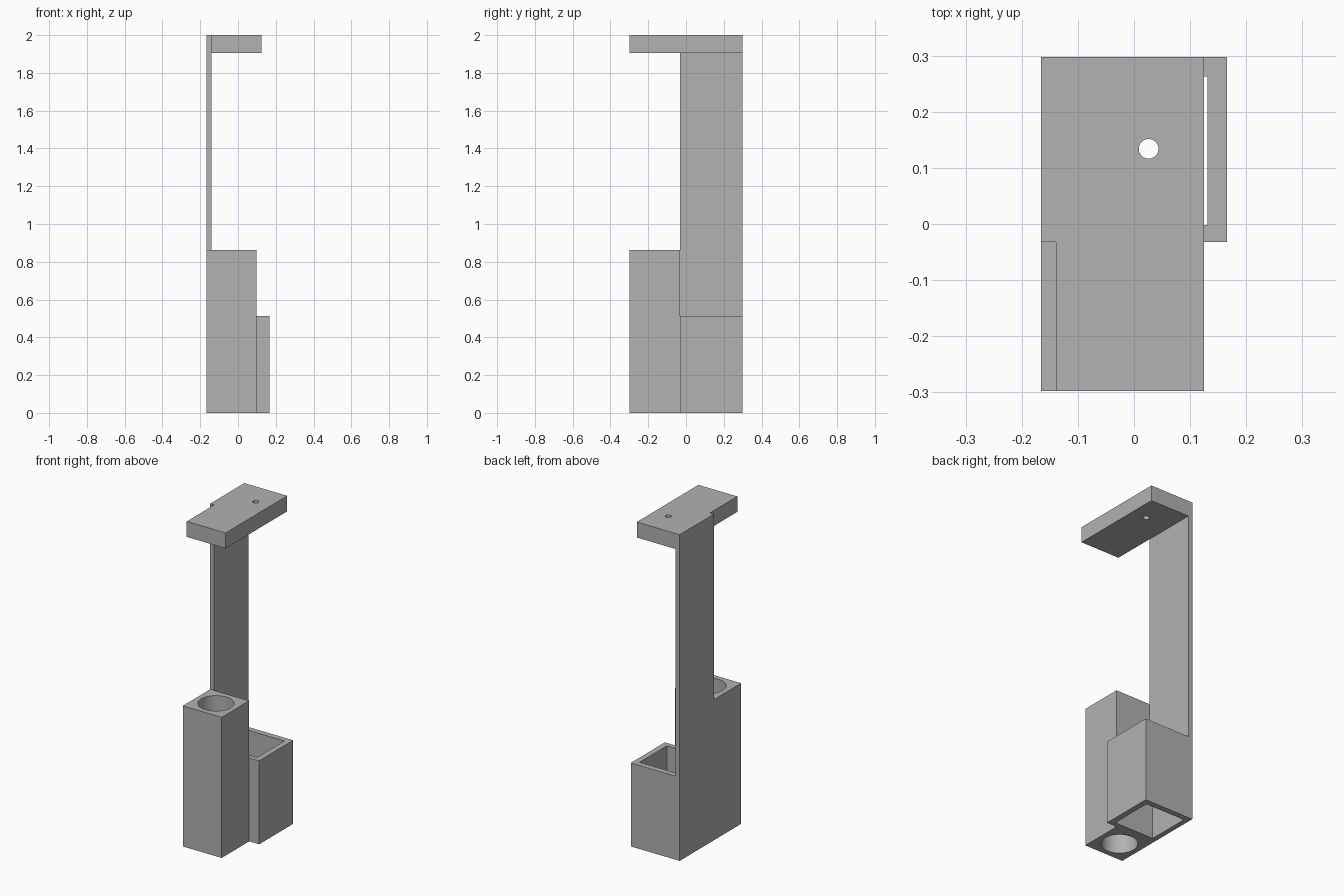
import bpy
import math
from mathutils import Vector

cube = bpy.data.objects.get("Cube")
if cube:
    bpy.data.objects.remove(cube, do_unlink=True)

grey = bpy.data.materials.new("plain grey")
grey.use_nodes = True
colour = (0.445, 0.445, 0.445, 1)
grey.diffuse_color = colour
grey.node_tree.nodes["Principled BSDF"].inputs["Base Color"].default_value = colour


def box(name, low, high):
    """Box between two opposite corners."""
    low, high = Vector(low), Vector(high)
    bpy.ops.mesh.primitive_cube_add(size=1, location=(low + high) / 2)
    obj = bpy.context.object
    obj.name = name
    obj.scale = high - low
    bpy.ops.object.transform_apply(location=False, rotation=False, scale=True)
    obj.data.materials.append(grey)
    return obj


def round_cutter(x, y, z, radius, depth):
    bpy.ops.mesh.primitive_cylinder_add(vertices=64, radius=radius, depth=depth, location=(x, y, z))
    bpy.context.object.data.materials.append(grey)
    return bpy.context.object


def cut(obj, cutter):
    """Cut a hole, then remove the cutter."""
    cutter.hide_render = True
    mod = obj.modifiers.new("hole", "BOOLEAN")
    mod.operation = "DIFFERENCE"
    mod.solver = "EXACT"
    mod.object = cutter
    bpy.ops.object.select_all(action="DESELECT")
    bpy.context.view_layer.objects.active = obj
    obj.select_set(True)
    bpy.ops.object.modifier_apply(modifier=mod.name)
    bpy.data.objects.remove(cutter, do_unlink=True)
    bpy.ops.object.shade_smooth_by_angle(angle=math.radians(30))


left, front, middle, back = -0.166, -0.298, -0.032, 0.298
wall_face = -0.139
box_top = 0.512

# Tall front holder with a round bore through it
tower = box("round_holder", (left, front, 0), (0.098, middle, 0.862))
cut(tower, round_cutter(-0.034, -0.165, 0.431, 0.101, 1.2))

# Short rear holder, a square tube open at both ends
tray = box("square_holder", (left, middle, 0), (0.166, back, box_top))
cut(tray, box("square_cutter", (-0.135, -0.002, -0.2), (0.131, 0.263, 0.8)))

# Thin upright joining the holders to the top shelf
box("upright_wall", (left, middle, box_top), (wall_face, back, 2))

# Top shelf with a small mounting hole
shelf = box("top_shelf", (wall_face, front, 1.905), (0.125, back, 2))
cut(shelf, round_cutter(0.026, 0.134, 1.95, 0.0175, 0.4))
